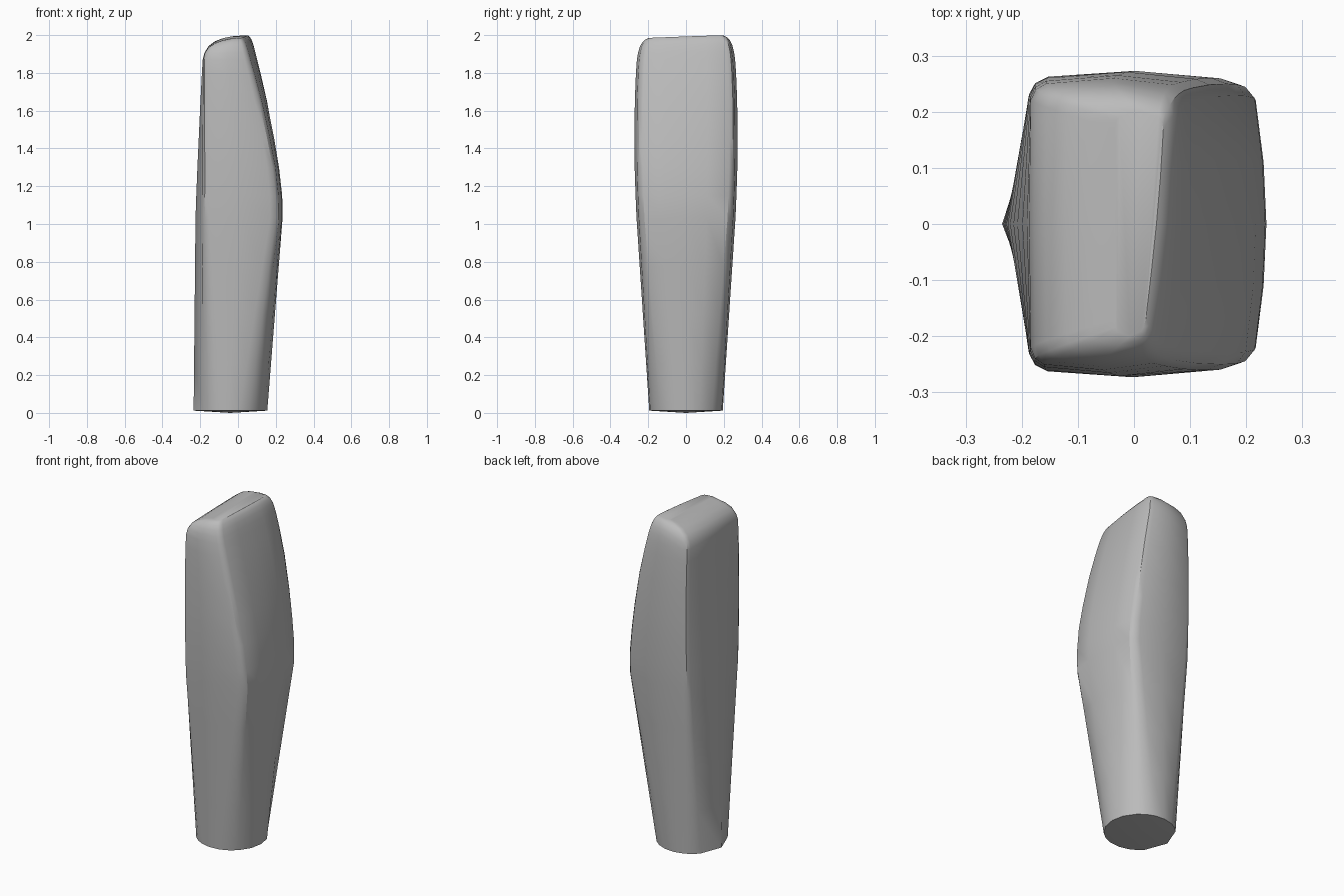
import bpy, bmesh, math

cube = bpy.data.objects.get("Cube")
if cube:
    bpy.data.objects.remove(cube)

# Half cross-section at the widest height, from the left ridge round to the rounded face
BELLY = [(-.225, 0), (-.188, .222), (-.176, .241), (-.15, .252), (.02, .262),
         (.17, .25), (.2, .24), (.217, .22), (.231, .11), (.236, 0)]
# Matching directions on the round foot
ANGLES = [180, 138, 125, 112, 94, 76, 60, 45, 22, 0]
RADIUS, CENTRE = .195, -.04
X0, X1, Y1 = -.188, .236, .262

# Upper rows: height, ridge x, near corner x, far x, half depth
ROWS = [(1.15, -.221, -.188, .234, .267), (1.3, -.215, -.187, .217, .272),
        (1.45, -.208, -.187, .192, .273), (1.65, -.199, -.186, .152, .271),
        (1.8, -.191, -.185, .115, .265), (1.87, -.187, -.184, .096, .26),
        (1.91, -.178, -.176, .085, .254), (1.945, -.158, -.156, .073, .245),
        (1.97, -.123, -.121, .061, .231), (1.984, -.08, -.079, .049, .216),
        (1.99, -.035, -.034, .04, .2)]


def foot():
    return [(CENTRE + RADIUS * math.cos(math.radians(a)),
             RADIUS * math.sin(math.radians(a))) for a in ANGLES]


def mirrored(half):
    return half + [(x, -y) for x, y in half[-2:0:-1]]


def upper(row):
    z, ridge, near, far, depth = row
    half = [(near + (x - X0) / (X1 - X0) * (far - near), y / Y1 * depth)
            for x, y in BELLY]
    half[0] = (ridge, 0)
    skew = max(0, z - 1.3) * .14
    slope = max(0, (z - 1.87) / .12)
    ring = []
    for x, y in mirrored(half):
        # The top leans back and its far edge runs diagonally
        x += skew * y * max(0, (x - near) / (far - near))
        ring.append((x, y, z + slope * (.03 * y + .07 * x)))
    return ring


rings = []
for t in (0, .25, .5, .75, 1):
    half = [(a[0] + (b[0] - a[0]) * t, a[1] + (b[1] - a[1]) * t)
            for a, b in zip(foot(), BELLY)]
    rings.append([(x, y, .012 + 1.02 * t) for x, y in mirrored(half)])
rings += [upper(r) for r in ROWS]

# Body lofted through the rings
bm = bmesh.new()
loops = [[bm.verts.new(p) for p in ring] for ring in rings]
n = len(loops[0])
for low, high in zip(loops, loops[1:]):
    for i in range(n):
        j = (i + 1) % n
        bm.faces.new((low[i], low[j], high[j], high[i]))

# Slightly domed underside
base = bm.verts.new((CENTRE, 0, 0))
for i in range(n):
    bm.faces.new((loops[0][i], base, loops[0][(i + 1) % n]))

# Top closed with strips running front to back
top = loops[-1]
for i in range(len(BELLY) - 1):
    quad = [top[i], top[i + 1], top[-i - 1], top[-i]]
    bm.faces.new(list(dict.fromkeys(quad)))

bmesh.ops.recalc_face_normals(bm, faces=bm.faces)
mesh = bpy.data.meshes.new("tapered_body")
bm.to_mesh(mesh)
bm.free()
body = bpy.data.objects.new("tapered_body", mesh)
bpy.context.collection.objects.link(body)

# Plain grey material
grey = bpy.data.materials.new("plain_grey")
grey.use_nodes = True
grey.diffuse_color = (.5, .5, .5, 1)
grey.node_tree.nodes["Principled BSDF"].inputs["Base Color"].default_value = (.5, .5, .5, 1)
mesh.materials.append(grey)

bpy.ops.object.select_all(action="DESELECT")
body.select_set(True)
bpy.context.view_layer.objects.active = body
bpy.ops.object.shade_smooth_by_angle(angle=math.radians(32))
